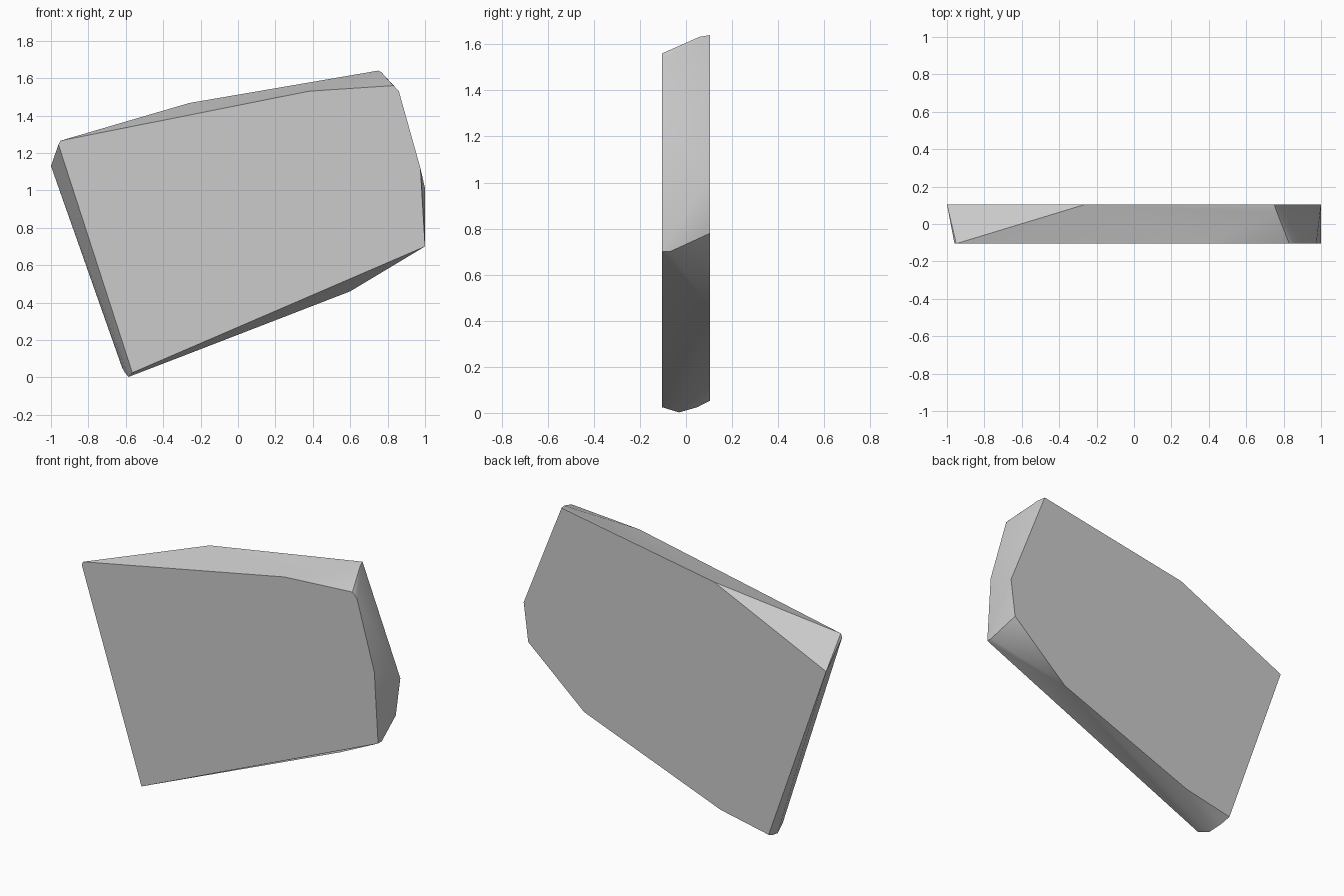
import bpy, bmesh, math
from mathutils import Vector

cube = bpy.data.objects.get("Cube")
if cube:
    bpy.data.objects.remove(cube, do_unlink=True)

HALF = 0.105  # half of the slab thickness

# outlines of the two broad faces (x, z)
front = [(-0.96, 1.245), (-0.95, 1.265), (0.38, 1.53), (0.83, 1.56),
         (0.86, 1.53), (0.975, 1.12), (1.0, 0.70), (-0.565, 0.025)]
back = [(-1.0, 1.13), (-0.26, 1.467), (0.75, 1.64), (1.0, 1.01),
        (0.97, 0.78), (0.6, 0.46), (-0.303, 0.117), (-0.62, 0.053)]
# chipped corners between the faces
chips = [(-0.585, -0.03, 0.002), (-0.605, 0.05, 0.025),
         (1.0, -0.07, 0.70), (0.765, 0.06, 1.633)]

points = [Vector((x, -HALF, z)) for x, z in front]
points += [Vector((x, HALF, z)) for x, z in back]
points += [Vector(p) for p in chips]

# stone slab: hull of both outlines, flat regions merged
bm = bmesh.new()
for p in points:
    bm.verts.new(p)
hull = bmesh.ops.convex_hull(bm, input=bm.verts[:])
loose = [v for v in bm.verts if not v.link_faces]
bmesh.ops.delete(bm, geom=loose, context='VERTS')
bmesh.ops.dissolve_limit(bm, angle_limit=math.radians(0.5),
                         verts=bm.verts[:], edges=bm.edges[:])
bmesh.ops.recalc_face_normals(bm, faces=bm.faces[:])
mesh = bpy.data.meshes.new("stone_slab")
bm.to_mesh(mesh)
bm.free()
slab = bpy.data.objects.new("stone_slab", mesh)
bpy.context.collection.objects.link(slab)

# grey stone
grey = bpy.data.materials.new("stone_grey")
grey.use_nodes = True
colour = (0.6, 0.6, 0.6, 1.0)
grey.diffuse_color = colour
grey.node_tree.nodes["Principled BSDF"].inputs["Base Color"].default_value = colour
mesh.materials.append(grey)

# soft shading across shallow edges, crisp elsewhere
bpy.ops.object.select_all(action='DESELECT')
slab.select_set(True)
bpy.context.view_layer.objects.active = slab
bpy.ops.object.shade_smooth_by_angle(angle=math.radians(30))
